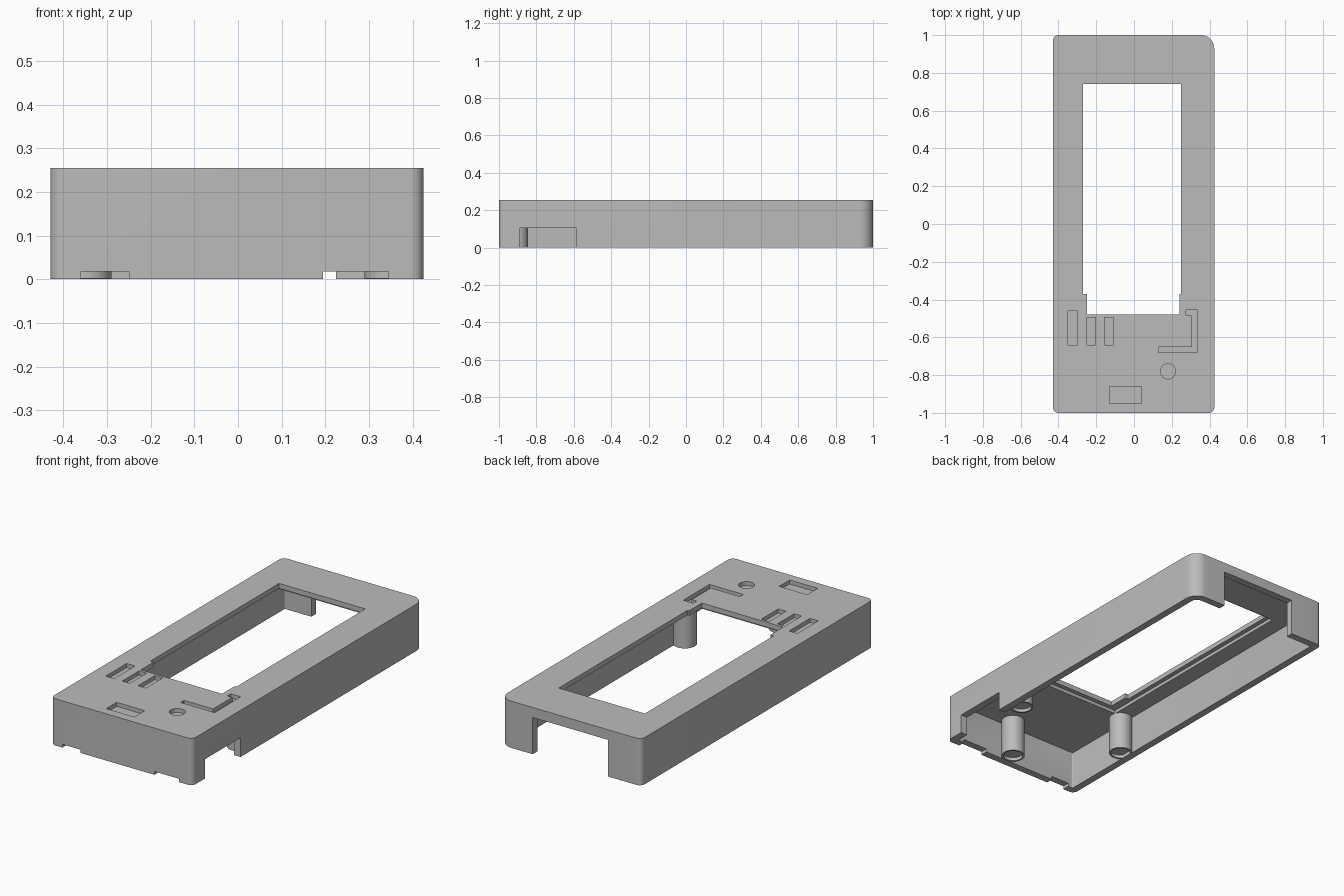
import bpy, bmesh, math

if "Cube" in bpy.data.objects:
    bpy.data.objects.remove(bpy.data.objects["Cube"], do_unlink=True)

TOP, CEILING, WALL = 0.255, 0.21, 0.04
LEFT, RIGHT = 0.425, -0.43

grey = bpy.data.materials.new("matte_grey")
grey.use_nodes = True
colour = (0.5, 0.5, 0.5, 1)
grey.diffuse_color = colour
grey.node_tree.nodes["Principled BSDF"].inputs["Base Color"].default_value = colour


def prism(name, outline, z0, z1):
    """Extrude a flat outline from z0 up to z1."""
    bm = bmesh.new()
    base = bm.faces.new([bm.verts.new((x, y, z0)) for x, y in outline])
    up = bmesh.ops.extrude_face_region(bm, geom=[base])
    bmesh.ops.translate(bm, vec=(0, 0, z1 - z0),
                        verts=[v for v in up["geom"] if isinstance(v, bmesh.types.BMVert)])
    bmesh.ops.recalc_face_normals(bm, faces=bm.faces)
    mesh = bpy.data.meshes.new(name)
    bm.to_mesh(mesh)
    bm.free()
    obj = bpy.data.objects.new(name, mesh)
    bpy.context.collection.objects.link(obj)
    mesh.materials.append(grey)
    return obj


def rect(x0, x1, y0, y1):
    return [(x0, y0), (x1, y0), (x1, y1), (x0, y1)]


def circle(x, y, r, n=40):
    return [(x + r * math.cos(2 * math.pi * i / n), y + r * math.sin(2 * math.pi * i / n))
            for i in range(n)]


def rounded_rect(x0, x1, y0, y1, radii, steps=10):
    """Rectangle with one radius per corner, counter-clockwise from x1, y1."""
    pts = []
    signs = [(1, 1), (-1, 1), (-1, -1), (1, -1)]
    for k, ((sx, sy), r) in enumerate(zip(signs, radii)):
        cx = (x1 if sx > 0 else x0) - sx * r
        cy = (y1 if sy > 0 else y0) - sy * r
        for i in range(steps + 1):
            a = math.pi / 2 * (k + i / steps)
            pts.append((cx + r * math.cos(a), cy + r * math.sin(a)))
    return pts


def carve(target, outline, z0, z1):
    """Cut a prism out of the target."""
    cutter = prism("cutter", outline, z0, z1)
    cutter.hide_render = True
    mod = target.modifiers.new("cut", "BOOLEAN")
    mod.operation, mod.solver, mod.object = "DIFFERENCE", "EXACT", cutter
    bpy.context.view_layer.objects.active = target
    bpy.ops.object.modifier_apply(modifier=mod.name)
    bpy.data.objects.remove(cutter, do_unlink=True)


def smooth(obj):
    bpy.ops.object.select_all(action="DESELECT")
    obj.select_set(True)
    bpy.context.view_layer.objects.active = obj
    bpy.ops.object.shade_smooth_by_angle(angle=math.radians(30))


# Shell: rounded block, hollowed from below
shell = prism("case_shell", rounded_rect(RIGHT, LEFT, -1, 1, (0.07, 0.03, 0.03, 0.03)), 0, TOP)
inner = rounded_rect(RIGHT + WALL, LEFT - WALL, -1 + WALL, 1 - WALL,
                     (0.035, 0.005, 0.005, 0.005), 5)
carve(shell, inner, -0.1, CEILING)

# Display window with a rebate around its underside
carve(shell, rect(-0.295, 0.275, -0.505, 0.765), 0.1, 0.228)
window = [(-0.25, -0.48), (0.24, -0.48), (0.24, -0.37), (0.25, -0.37),
          (0.25, 0.74), (-0.27, 0.74), (-0.27, -0.37), (-0.25, -0.37)]
carve(shell, window, 0.1, 0.4)

# Openings in the back, side and front walls
carve(shell, rect(-0.23, 0.225, 0.9, 1.1), -0.1, 0.2)
carve(shell, rect(0.34, 0.5, -0.89, -0.585), -0.1, 0.105)
for x0, x1 in ((-0.36, -0.25), (0.195, 0.345)):
    carve(shell, rect(x0, x1, -1.1, -0.93), -0.1, 0.018)

# Shallow recesses on the top face
bracket = [(0.13, -0.68), (0.335, -0.68), (0.335, -0.455), (0.275, -0.455),
           (0.275, -0.485), (0.305, -0.485), (0.305, -0.65), (0.13, -0.65)]
recesses = [rect(-0.35, -0.3, -0.64, -0.46),
            rect(-0.25, -0.205, -0.64, -0.495),
            rect(-0.155, -0.108, -0.64, -0.495),
            rect(-0.13, 0.04, -0.95, -0.86),
            circle(0.18, -0.78, 0.04),
            bracket]
for outline in recesses:
    carve(shell, outline, TOP - 0.022, 0.4)
smooth(shell)

# Support posts with a shallow socket in the foot
for name, x, y in (("front_post", 0.06, -0.905), ("right_post", -0.35, -0.525),
                   ("left_post", 0.35, -0.49)):
    post = prism(name, circle(x, y, 0.06), 0.002, CEILING + 0.01)
    carve(post, circle(x, y, 0.05), -0.1, 0.02)
    smooth(post)
